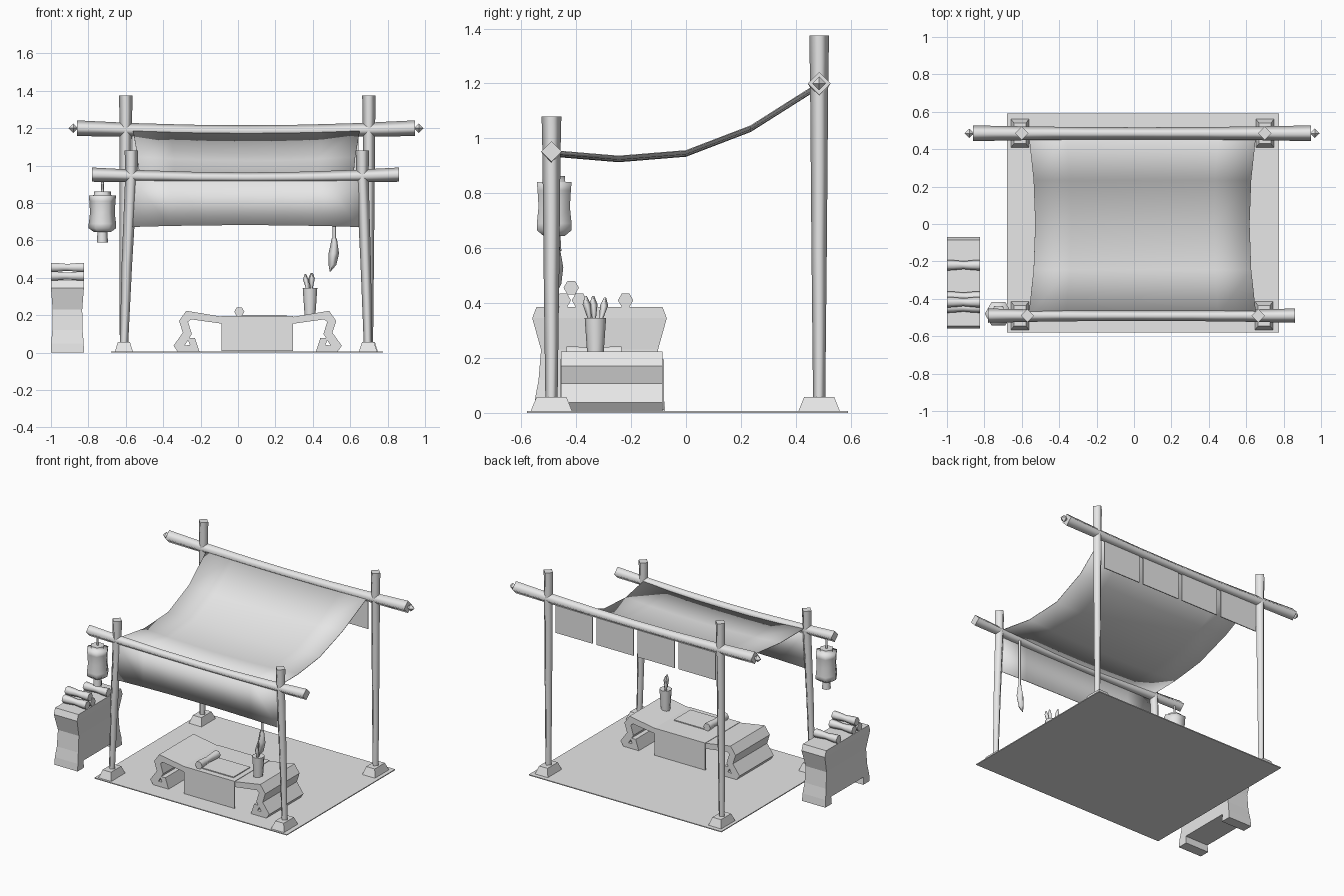
import bpy, bmesh, math
from mathutils import Vector

if "Cube" in bpy.data.objects:
    bpy.data.objects.remove(bpy.data.objects["Cube"])

grey = bpy.data.materials.new("plain grey")
grey.use_nodes = True
grey.diffuse_color = (0.8, 0.8, 0.8, 1)
grey.node_tree.nodes["Principled BSDF"].inputs["Base Color"].default_value = (0.8, 0.8, 0.8, 1)


def finish(name, bm):
    bmesh.ops.recalc_face_normals(bm, faces=bm.faces)
    mesh = bpy.data.meshes.new(name)
    bm.to_mesh(mesh)
    bm.free()
    mesh.materials.append(grey)
    obj = bpy.data.objects.new(name, mesh)
    bpy.context.collection.objects.link(obj)
    return obj


def loft(name, rings, smooth=False):
    """Skin a stack of closed rings and cap both ends with flat faces."""
    bm = bmesh.new()
    loops = [[bm.verts.new(p) for p in ring] for ring in rings]
    n = len(loops[0])
    for a, b in zip(loops, loops[1:]):
        for i in range(n):
            j = (i + 1) % n
            bm.faces.new((a[i], a[j], b[j], b[i])).smooth = smooth
    bm.faces.new(loops[0])
    bm.faces.new(loops[-1])
    return finish(name, bm)


def tube(name, stations, axis="Z", sides=4, smooth=True):
    """Stations are (x, y, z, radius); rings stay square to the axis."""
    rings = []
    for x, y, z, r in stations:
        ring = []
        for i in range(sides):
            a = math.tau * i / sides
            c, s = r * math.cos(a), r * math.sin(a)
            offset = {"X": (0, c, s), "Y": (c, 0, s), "Z": (c, s, 0)}[axis]
            ring.append(Vector((x, y, z)) + Vector(offset))
        rings.append(ring)
    return loft(name, rings, smooth)


def stack(name, cx, cy, rows):
    """Rectangular stack; rows are (z, half width, half depth)."""
    return loft(name, [[(cx + sx * w, cy + sy * d, z)
                        for sx, sy in ((-1, -1), (1, -1), (1, 1), (-1, 1))]
                       for z, w, d in rows])


def box(name, x0, x1, y0, y1, z0, z1):
    w, d = (x1 - x0) / 2, (y1 - y0) / 2
    return stack(name, x0 + w, y0 + d, [(z0, w, d), (z1, w, d)])


def cloth(name, point, nu, nv):
    """Thin sheet from point(u, v), with u and v from 0 to 1."""
    bm = bmesh.new()
    rows = [[bm.verts.new(point(i / nu, j / nv)) for i in range(nu + 1)]
            for j in range(nv + 1)]
    for a, b in zip(rows, rows[1:]):
        for i in range(nu):
            bm.faces.new((a[i], a[i + 1], b[i + 1], b[i])).smooth = True
    obj = finish(name, bm)
    mod = obj.modifiers.new("thickness", "SOLIDIFY")
    mod.thickness = 0.004
    mod.offset = 0


def bow(u):
    return 4 * u * (1 - u)


# Floor mat
box("floor_mat", -0.68, 0.775, -0.58, 0.59, 0, 0.006)

# Posts on tapered footings
FRONT, BACK = -0.49, 0.485
posts = {"front_right": (-0.61, -0.57, FRONT, 1.08, 0.95),
         "front_left": (0.695, 0.665, FRONT, 1.08, 0.95),
         "back_right": (-0.61, -0.6, BACK, 1.375, 1.2),
         "back_left": (0.7, 0.7, BACK, 1.375, 1.2)}
for side, (foot, head, y, top, joint) in posts.items():
    tube(side + "_post", [(foot, y, 0.03, 0.022), (foot * 0.6 + head * 0.4, y, joint / 2, 0.028),
                          (head, y, joint, 0.033), (head, y, top, 0.036)])
    stack(side + "_footing", foot, y, [(0, 0.05, 0.078), (0.057, 0.032, 0.055)])


# Sagging beams
def beam(name, x0, x1, y, z, r):
    steps = [i / 6 for i in range(7)]
    tube(name, [(x0 + (x1 - x0) * u, y, z - 0.016 * bow(u), r - 0.01 * bow(u))
                for u in steps], "X")


beam("front_beam", -0.78, 0.86, FRONT, 0.952, 0.038)
beam("back_beam", -0.86, 0.945, BACK, 1.2, 0.042)
for side, x in (("right", -0.88), ("left", 0.967)):
    tube("back_beam_knob_" + side, [(x - 0.025, BACK, 1.2, 0.001), (x, BACK, 1.2, 0.025),
                                    (x + 0.025, BACK, 1.2, 0.001)], "X", smooth=False)

# Canopy
CX = 0.045
profile = [(-0.485, 0.955), (-0.245, 0.935), (0, 0.955), (0.235, 1.045), (0.48, 1.2)]


def canopy_point(u, v):
    y, z = profile[round(v * 4)]
    half = 0.608 - 0.035 * bow(v)
    return (CX + (2 * u - 1) * half, y, z - 0.02 * bow(u))


cloth("canopy", canopy_point, 6, 4)

# Front valance and hanging back panels
cloth("front_valance", lambda u, v: (
    -0.57 + 1.217 * u, -0.497,
    (0.945 - 0.016 * bow(u)) * (1 - v) + (0.672 + 0.01 * bow(u)) * v), 6, 1)
for i in range(4):
    x = -0.565 + i * 0.31
    box(f"back_panel_{i + 1}", x, x + 0.28, BACK - 0.003, BACK + 0.003, 0.97, 1.185)

# Hanging lantern
LX, LY = -0.725, -0.48
tube("lantern_cord", [(LX, LY, 0.85, 0.008), (LX, LY, 0.94, 0.008)])
tube("lantern_body", [(LX, LY, z, r) for z, r in (
    (0.645, 0.045), (0.665, 0.073), (0.69, 0.073), (0.75, 0.066), (0.81, 0.07),
    (0.84, 0.073), (0.842, 0.045), (0.862, 0.045))], sides=6)
tube("lantern_tassel", [(LX, LY, 0.59, 0.03), (LX, LY, 0.65, 0.026)], sides=6)

# Hanging brush
BX, BY = 0.515, -0.475
tube("brush_handle", [(BX, BY, 0.6, 0.009), (BX, BY, 0.93, 0.009)])
tube("brush_head", [(BX, BY, 0.61, 0.014), (BX - 0.003, BY, 0.53, 0.028),
                    (BX - 0.01, BY, 0.47, 0.021), (BX - 0.022, BY, 0.435, 0.003)])

# Low table: half outline mirrored about its middle
TX, T0, T1 = 0.105, -0.455, -0.085
outer = [(0.19, 0.192), (0.382, 0.224), (0.42, 0.17), (0.4, 0.107), (0.45, 0.037), (0.425, 0.002)]
inner = [(0.31, 0.002), (0.335, 0.078), (0.378, 0.078), (0.362, 0.042),
         (0.39, 0.038), (0.352, 0.1), (0.372, 0.165), (0.355, 0.178), (0.19, 0.155)]
half = outer + inner
outline = half + [(-x, z) for x, z in reversed(half)]
loft("low_table", [[(TX + x, y, z) for x, z in outline] for y in (T0, T1)])

# Runner draped over the table
for name, y in (("front", T0), ("back", T1)):
    box("table_runner_" + name, -0.088, 0.295, y - 0.004, y + 0.004, 0.01, 0.195)
box("table_runner_top", -0.088, 0.295, T0, T1, 0.188, 0.195)


# Scrolls with a narrow waist
def scroll(name, start, end, r):
    axis = "X" if start[0] != end[0] else "Y"
    a, b = Vector(start), Vector(end)
    tube(name, [(*a.lerp(b, t), r * s) for t, s in (
        (0, 1), (0.2, 0.95), (0.5, 0.75), (0.8, 0.95), (1, 1))], axis, 6)


box("paper_sheet", 0.0, 0.26, -0.42, -0.24, 0.195, 0.201)
scroll("table_scroll", (0.007, -0.435, 0.219), (0.007, -0.235, 0.219), 0.027)

# Pot of brushes
PX, PY = 0.385, -0.33
tube("brush_pot", [(PX, PY, 0.2, 0.029), (PX, PY, 0.345, 0.039)], sides=8)
for i, (dx, dy, top) in enumerate(((-0.025, 0.035, 0.42), (0.006, -0.008, 0.425), (0.012, -0.035, 0.425))):
    tube(f"pot_brush_{i + 1}", [(PX + dx * t, PY + dy * t, z, r) for t, z, r in (
        (0.2, 0.3, 0.007), (0.65, 0.35, 0.008), (0.9, top - 0.03, 0.015), (1, top, 0.004))])

# Side cabinet with end feet
SX, SY = -0.912, -0.315
stack("cabinet_body", SX, SY, [(0.05, 0.087, 0.235), (0.12, 0.081, 0.222), (0.23, 0.079, 0.213),
                               (0.345, 0.088, 0.245), (0.385, 0.088, 0.23)])
for name, s in (("front", -1), ("back", 1)):
    stack(name + "_cabinet_foot", SX, SY + s * 0.205, [(0, 0.088, 0.035), (0.05, 0.087, 0.03)])

# Scrolls on the cabinet
for i, (y, z) in enumerate(((-0.22, 0.41), (-0.388, 0.41), (-0.447, 0.41), (-0.418, 0.456))):
    scroll(f"cabinet_scroll_{i + 1}", (-1.0, y, z), (-0.824, y, z), 0.028)
